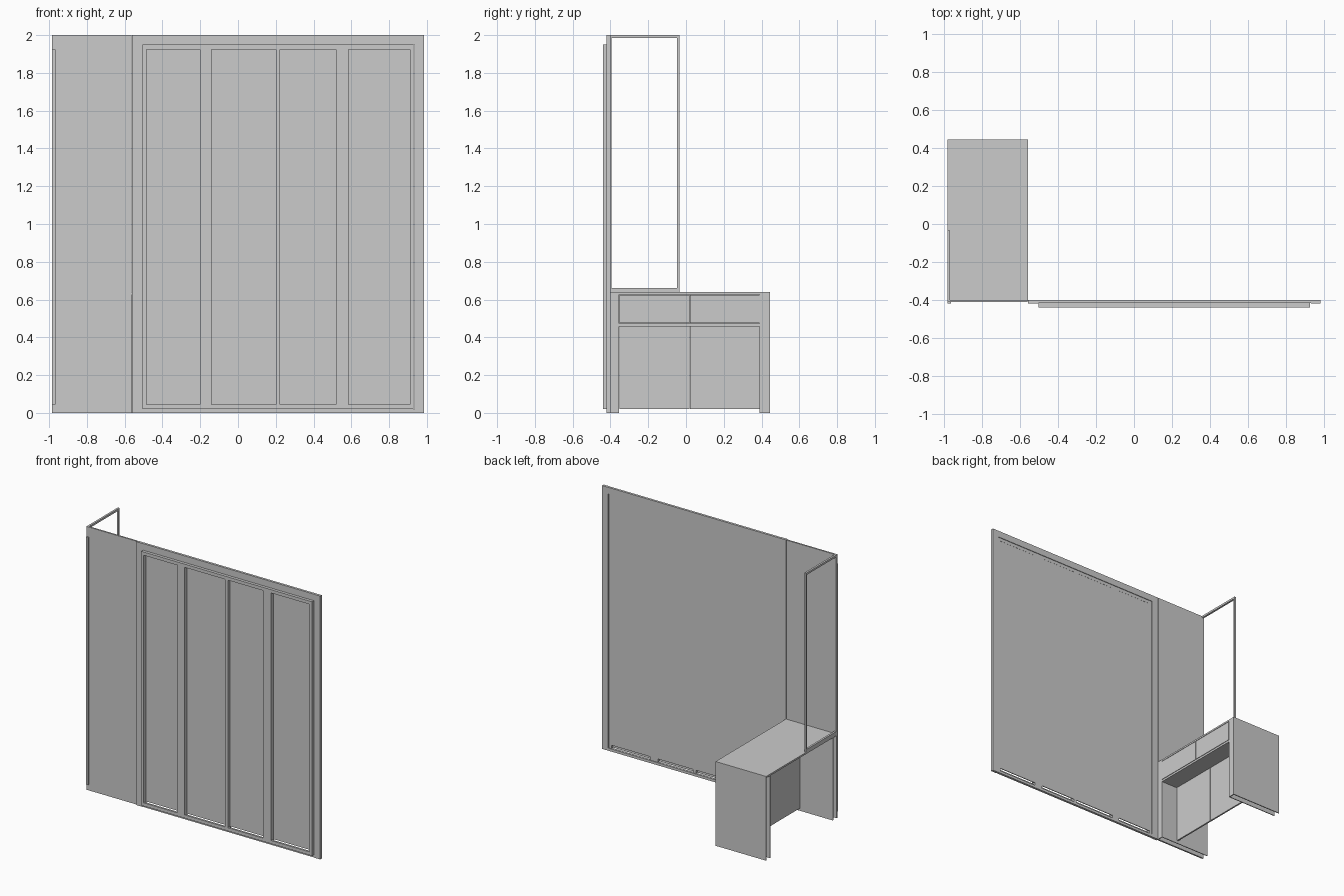
import bpy, bmesh
from mathutils import Matrix, Vector

if "Cube" in bpy.data.objects:
    bpy.data.objects.remove(bpy.data.objects["Cube"])


def boxes(name, *ranges):
    """One object made of boxes given as (x0, x1, y0, y1, z0, z1)."""
    bm = bmesh.new()
    for x0, x1, y0, y1, z0, z1 in ranges:
        mat = Matrix.Translation(((x0 + x1) / 2, (y0 + y1) / 2, (z0 + z1) / 2))
        mat = mat @ Matrix.Diagonal(Vector((x1 - x0, y1 - y0, z1 - z0, 1)))
        bmesh.ops.create_cube(bm, size=1, matrix=mat)
    me = bpy.data.meshes.new(name)
    bm.to_mesh(me)
    bm.free()
    ob = bpy.data.objects.new(name, me)
    bpy.context.collection.objects.link(ob)
    return ob


L, R = -0.985, 0.985          # wall ends
DL, DR = -0.505, 0.93         # door opening
DB, DT = 0.02, 1.95
F = -0.56                     # face of the desk cabinet

# Fixed wall parts around the sliding doors
boxes("left_wall_panel", (L, F - 0.003, -0.412, -0.40, 0, 2))
boxes("left_edge_strip", (L, -0.965, -0.42, -0.412, 0.045, 1.925))
boxes("left_post", (F, DL, -0.42, -0.40, 0, 2))
boxes("right_post", (DR + 0.004, R, -0.42, -0.40, 0, 2))
boxes("top_fascia", (DL, DR + 0.004, -0.418, -0.40, DT, 2))
boxes("threshold", (DL, DR + 0.004, -0.418, -0.40, 0, DB))

# Sliding door rails and stiles, then the recessed panes between them
panes = [(-0.485, -0.20), (-0.14, 0.20), (0.223, 0.52), (0.585, 0.91)]
boxes("door_top_rail", (DL, DR, -0.44, -0.405, 1.925, DT))
boxes("door_bottom_rail", (DL, DR, -0.44, -0.425, DB, 0.045))
edges = [DL] + [v for p in panes for v in p] + [DR]
for i in range(0, len(edges), 2):
    boxes("door_stile", (edges[i], edges[i + 1], -0.44, -0.405, DB, 1.925))
for a, b in panes:
    boxes("door_pane", (a, b, -0.412, -0.406, 0.045, 1.925))

# Open side screen standing on the desk
xs = (L, -0.97)
boxes("side_screen",
      (*xs, -0.41, -0.395, 0.64, 2), (*xs, -0.047, -0.035, 0.64, 2),
      (*xs, -0.395, -0.047, 1.985, 2), (*xs, -0.395, -0.047, 0.64, 0.66))

# Desk top and hollow end supports (open to the rear and below)
boxes("desk_top", (L, F, -0.405, 0.445, 0.627, 0.64))
boxes("desk_far_support",
      (L, F, 0.438, 0.445, 0, 0.627), (L, F, 0.39, 0.396, 0, 0.627),
      (F - 0.006, F, 0.396, 0.438, 0, 0.627))
boxes("desk_near_support",
      (L, F, -0.361, -0.355, 0, 0.627), (F - 0.006, F, -0.40, -0.361, 0, 0.627))

# Drawers above a recessed pair of modesty panels
BX = -0.71
boxes("drawer_base", (BX, F, -0.355, 0.39, 0.457, 0.472))
boxes("drawer_back", (BX, BX + 0.012, -0.355, 0.39, 0.472, 0.627))
for a, b in ((-0.353, 0.018), (0.022, 0.388)):
    boxes("drawer_front", (F - 0.014, F, a, b, 0.476, 0.624))
    boxes("modesty_panel", (BX, BX + 0.012, a, b, 0.02, 0.457))
